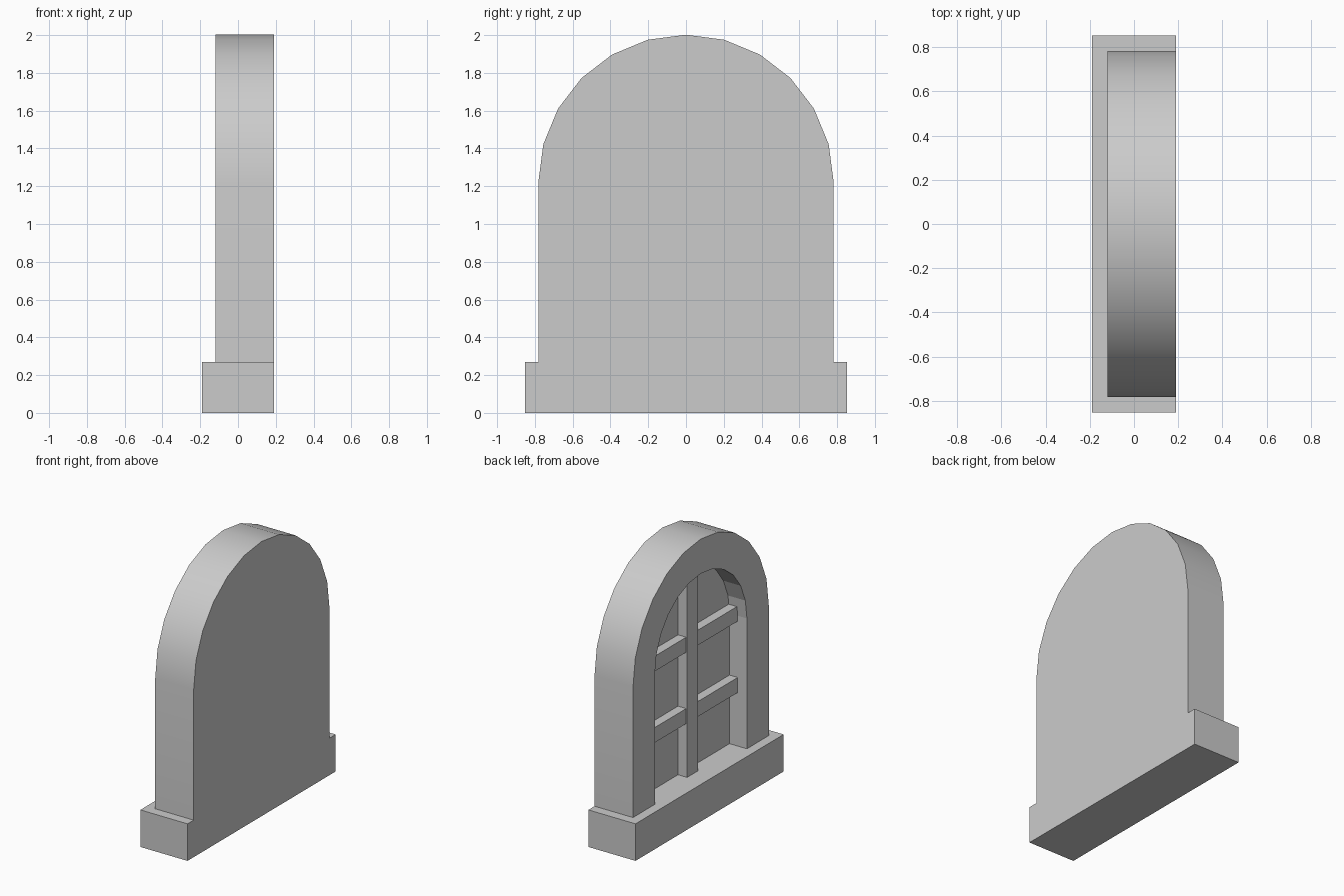
import bpy, bmesh, math

old = bpy.data.objects.get("Cube")
if old:
    bpy.data.objects.remove(old, do_unlink=True)

# Single stone grey
stone = bpy.data.materials.new("stone_grey")
stone.use_nodes = True
grey = (0.6, 0.6, 0.6, 1)
stone.diffuse_color = grey
stone.node_tree.nodes["Principled BSDF"].inputs["Base Color"].default_value = grey

SPRING = 1.22       # height where the arch starts
SILL_TOP = 0.27
FRONT, PANE, BACK = -0.12, 0.02, 0.19


def add_object(name, bm):
    bmesh.ops.recalc_face_normals(bm, faces=bm.faces)
    mesh = bpy.data.meshes.new(name)
    bm.to_mesh(mesh)
    bm.free()
    mesh.materials.append(stone)
    obj = bpy.data.objects.new(name, mesh)
    bpy.context.collection.objects.link(obj)
    return obj


def box(name, x, y, z):
    bm = bmesh.new()
    bmesh.ops.create_cube(bm, size=1)
    for v in bm.verts:
        v.co = [lo + (c + 0.5) * (hi - lo) for c, (lo, hi) in zip(v.co, (x, y, z))]
    return add_object(name, bm)


def arch_loop(bm, x, radius, bottom, segments=12):
    points = [(radius, bottom)]
    for i in range(segments + 1):
        a = math.pi * i / segments
        points.append((radius * math.cos(a), SPRING + radius * math.sin(a)))
    points.append((-radius, bottom))
    return [bm.verts.new((x, y, z)) for y, z in points]


def bridge(bm, a, b):
    n = len(a)
    return [bm.faces.new((a[i], a[(i + 1) % n], b[(i + 1) % n], b[i])) for i in range(n)]


# Arched wall with a recessed opening on the -x side
bm = bmesh.new()
outer_back = arch_loop(bm, BACK, 0.782, 0.15)
outer_front = arch_loop(bm, FRONT, 0.782, 0.15)
inner_front = arch_loop(bm, FRONT, 0.53, 0.2)
inner_back = arch_loop(bm, PANE, 0.53, 0.2)
bm.faces.new(outer_back)
rim = bridge(bm, outer_back, outer_front)
bridge(bm, outer_front, inner_front)
bridge(bm, inner_front, inner_back)
bm.faces.new(inner_back)
rim_ids = {f.index for f in rim if not bm.faces.index_update()}
wall = add_object("arched_wall", bm)

# Smooth outer rim, flat reveal and faces
bpy.ops.object.select_all(action="DESELECT")
wall.select_set(True)
bpy.context.view_layer.objects.active = wall
bpy.ops.object.shade_smooth_by_angle(angle=math.radians(30))
rim_ids = set(range(1, 1 + len(outer_back)))
for p in wall.data.polygons:
    p.use_smooth = p.index in rim_ids

# Sill block
box("sill", (-0.19, BACK), (-0.853, 0.853), (0, SILL_TOP))

# Window bars
box("mullion", (-0.053, PANE + 0.02), (-0.063, 0.063), (SILL_TOP - 0.02, SPRING + 0.55))
for name, z in (("lower_crossbar", 0.66), ("upper_crossbar", 1.18)):
    box(name, (-0.046, PANE + 0.02), (-0.55, 0.55), (z, z + 0.11))
